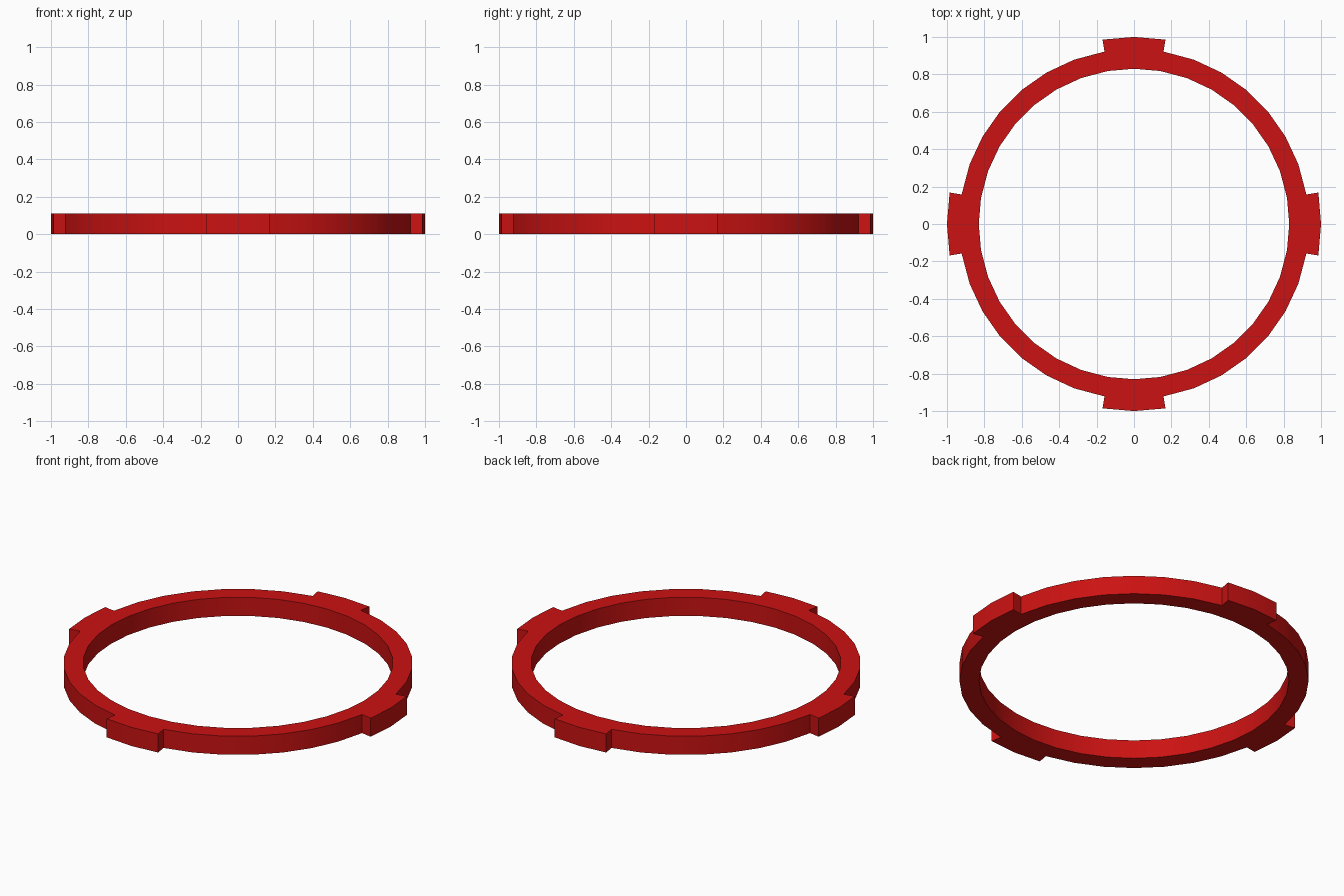
import bpy, bmesh
from math import sin, cos, radians

if "Cube" in bpy.data.objects:
    bpy.data.objects.remove(bpy.data.objects["Cube"])

R_IN, R_OUT, R_TAB, HEIGHT = 0.83, 0.935, 1.0, 0.11
STEPS = 36


def angle(k):
    # tab edges sit slightly inside the ten degree steps
    nudge = {1: -0.3, 8: 0.3}.get(k % 9, 0)
    return radians(k * 10 + nudge)


def sector(bm, k, r0, r1):
    a, b = angle(k), angle(k + 1)
    pts = [(r0, a), (r1, a), (r1, b), (r0, b)]
    bm.faces.new([bm.verts.new((r * cos(t), r * sin(t), 0)) for r, t in pts])


# Flat plan: ring band plus four locking tabs
bm = bmesh.new()
for k in range(STEPS):
    sector(bm, k, R_IN, R_OUT)
    if k % 9 in (0, 8):
        sector(bm, k, R_OUT, R_TAB)
bmesh.ops.remove_doubles(bm, verts=bm.verts[:], dist=1e-4)

# Raise the plan to full height
ext = bmesh.ops.extrude_face_region(bm, geom=bm.faces[:], use_keep_orig=True)
top = [g for g in ext["geom"] if isinstance(g, bmesh.types.BMVert)]
bmesh.ops.translate(bm, verts=top, vec=(0, 0, HEIGHT))
bmesh.ops.recalc_face_normals(bm, faces=bm.faces[:])

mesh = bpy.data.meshes.new("tabbed_ring")
bm.to_mesh(mesh)
bm.free()
ring = bpy.data.objects.new("tabbed_ring", mesh)
bpy.context.collection.objects.link(ring)

mat = bpy.data.materials.new("red")
mat.diffuse_color = (0.6, 0.006, 0.006, 1)
mat.use_nodes = True
mat.node_tree.nodes["Principled BSDF"].inputs["Base Color"].default_value = mat.diffuse_color
mesh.materials.append(mat)

bpy.context.view_layer.objects.active = ring
ring.select_set(True)
bpy.ops.object.shade_smooth_by_angle(angle=radians(30))
